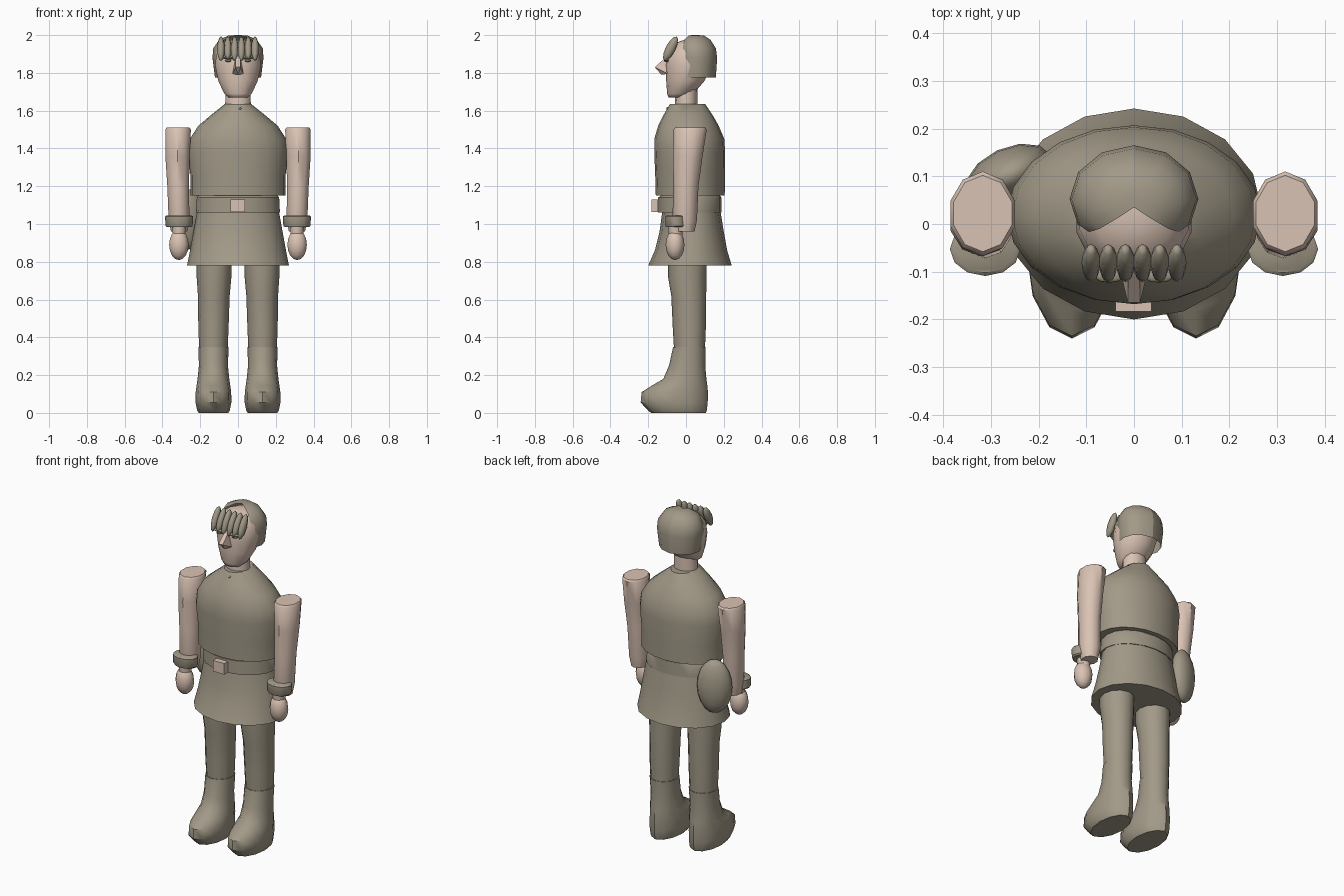
import bpy, bmesh, math
from mathutils import Vector, Matrix


def material(name, rgb):
    m = bpy.data.materials.new(name)
    m.diffuse_color = (*rgb, 1)
    return m


CLOTH = material("olive_cloth", (0.36, 0.32, 0.245))
SKIN = material("skin", (0.70, 0.545, 0.455))
DARK = material("eye_green", (0.22, 0.24, 0.15))


def finish(bm, name, mat, angle=40):
    bmesh.ops.recalc_face_normals(bm, faces=bm.faces[:])
    me = bpy.data.meshes.new(name)
    bm.to_mesh(me)
    bm.free()
    me.materials.append(mat)
    ob = bpy.data.objects.new(name, me)
    bpy.context.collection.objects.link(ob)
    bpy.ops.object.select_all(action='DESELECT')
    ob.select_set(True)
    bpy.context.view_layer.objects.active = ob
    bpy.ops.object.shade_smooth_by_angle(angle=math.radians(angle))
    return ob


def loft_mesh(rings, n, caps=True):
    """rings: (z, centre x, half width, front y, back y)"""
    bm = bmesh.new()
    loops = []
    for z, cx, rx, y0, y1 in rings:
        cy, ry = (y0 + y1) / 2, (y1 - y0) / 2
        loops.append([bm.verts.new((cx + rx * math.sin(2 * math.pi * i / n),
                                    cy + ry * math.cos(2 * math.pi * i / n), z))
                      for i in range(n)])
    for a, b in zip(loops, loops[1:]):
        for i in range(n):
            j = (i + 1) % n
            bm.faces.new((a[i], a[j], b[j], b[i]))
    if caps:
        bm.faces.new(loops[0])
        bm.faces.new(loops[-1])
    return bm


def loft(name, rings, n, mat, angle=40):
    return finish(loft_mesh(rings, n), name, mat, angle)


def ellipsoid(name, loc, radii, mat, rot=Matrix(), u=10, v=8):
    bm = bmesh.new()
    bmesh.ops.create_uvsphere(bm, u_segments=u, v_segments=v, radius=1)
    bm.transform(Matrix.Translation(loc) @ rot @ Matrix.Diagonal((*radii, 1)))
    return finish(bm, name, mat, 80)


# Tunic top, belt and skirt
loft("tunic", [(1.15, 0, 0.215, -0.13, 0.175), (1.15, 0, 0.252, -0.16, 0.205),
               (1.26, 0, 0.252, -0.163, 0.206), (1.38, 0, 0.266, -0.168, 0.207),
               (1.45, 0, 0.255, -0.168, 0.203), (1.52, 0, 0.21, -0.147, 0.173),
               (1.575, 0, 0.145, -0.12, 0.142), (1.635, 0, 0.07, -0.085, 0.102)],
     20, CLOTH)
loft("belt", [(1.06, 0, 0.215, -0.14, 0.183), (1.06, 0, 0.222, -0.147, 0.188),
              (1.14, 0, 0.218, -0.147, 0.188), (1.16, 0, 0.2, -0.12, 0.17)], 20, CLOTH)
loft("skirt", [(0.78, 0, 0.27, -0.2, 0.242), (0.86, 0, 0.254, -0.165, 0.218),
               (0.96, 0, 0.236, -0.14, 0.2), (1.07, 0, 0.216, -0.125, 0.182)],
     16, CLOTH)

# Belt buckle plate
bm = bmesh.new()
bmesh.ops.create_cube(bm, size=1)
bm.transform(Matrix.Translation((-0.001, -0.166, 1.097)) @ Matrix.Diagonal((0.075, 0.034, 0.066, 1)))
finish(bm, "buckle", SKIN)

for s, side in ((-1, "left"), (1, "right")):
    # Legs and boots
    loft(side + "_leg", [(0.28, s * 0.13, 0.073, -0.06, 0.098),
                         (0.45, s * 0.13, 0.08, -0.07, 0.105),
                         (0.62, s * 0.128, 0.084, -0.078, 0.107),
                         (0.72, s * 0.127, 0.092, -0.095, 0.108),
                         (0.85, s * 0.126, 0.094, -0.095, 0.11)], 12, CLOTH)
    loft(side + "_boot", [(0, s * 0.13, 0.078, -0.185, 0.105),
                          (0.012, s * 0.13, 0.086, -0.2, 0.11),
                          (0.055, s * 0.13, 0.095, -0.24, 0.115),
                          (0.11, s * 0.13, 0.094, -0.235, 0.116),
                          (0.145, s * 0.13, 0.089, -0.18, 0.113),
                          (0.18, s * 0.13, 0.084, -0.12, 0.108),
                          (0.25, s * 0.13, 0.077, -0.09, 0.102),
                          (0.35, s * 0.13, 0.08, -0.068, 0.104)], 12, CLOTH)
    # Arms, cuffs and hands
    loft(side + "_arm", [(0.96, s * 0.312, 0.045, -0.055, 0.045),
                         (1.02, s * 0.312, 0.058, -0.072, 0.058),
                         (1.2, s * 0.317, 0.06, -0.067, 0.066),
                         (1.36, s * 0.32, 0.068, -0.068, 0.088),
                         (1.5, s * 0.317, 0.071, -0.067, 0.11),
                         (1.51, s * 0.317, 0.064, -0.058, 0.102)], 10, SKIN)
    loft(side + "_cuff", [(0.983, s * 0.312, 0.064, -0.105, -0.002),
                          (0.99, s * 0.312, 0.072, -0.109, 0.004),
                          (1.04, s * 0.312, 0.074, -0.109, 0.004),
                          (1.046, s * 0.312, 0.066, -0.102, -0.002)], 12, CLOTH)
    loft(side + "_wrist", [(0.93, s * 0.312, 0.034, -0.09, -0.02),
                           (1.0, s * 0.312, 0.04, -0.095, -0.015)], 10, SKIN)
    ellipsoid(side + "_hand", (s * 0.313, -0.058, 0.89), (0.054, 0.05, 0.081), SKIN)
    # Eyes and lids
    ellipsoid(side + "_eye", (s * 0.052, -0.104, 1.866), (0.017, 0.014, 0.009), DARK)
    ellipsoid(side + "_brow", (s * 0.052, -0.107, 1.879), (0.033, 0.016, 0.007), CLOTH)

# Round pouch at the hip
ellipsoid("pouch", (-0.262, 0.102, 1.025), (0.098, 0.058, 0.16), CLOTH,
          Matrix.Rotation(math.radians(25), 4, 'Z'), 12, 10)

# Neck and head
loft("neck", [(1.6, 0, 0.07, -0.06, 0.06), (1.72, 0, 0.068, -0.055, 0.06)], 14, SKIN)
loft("head", [(1.67, 0, 0.05, -0.092, -0.01), (1.69, 0, 0.075, -0.1, 0.04),
              (1.76, 0, 0.108, -0.105, 0.1), (1.84, 0, 0.124, -0.11, 0.13),
              (1.91, 0, 0.117, -0.1, 0.13), (1.955, 0, 0.085, -0.065, 0.11),
              (1.975, 0, 0.035, -0.01, 0.07)], 14, SKIN, 70)

# Nose wedge
bm = bmesh.new()
pts = [(-0.012, -0.1, 1.89), (0.012, -0.1, 1.89), (-0.03, -0.095, 1.795),
       (0.03, -0.095, 1.795), (-0.013, -0.165, 1.83), (0.013, -0.165, 1.83), (0, -0.13, 1.79)]
bmesh.ops.convex_hull(bm, input=[bm.verts.new(p) for p in pts])
finish(bm, "nose", SKIN)

# Hair cap with a wedge opening at the front
bm = loft_mesh([(1.775, 0, 0.122, -0.055, 0.158), (1.88, 0, 0.135, -0.06, 0.165),
                (1.93, 0, 0.131, -0.055, 0.158), (1.975, 0, 0.1, -0.04, 0.13),
                (1.998, 0, 0.05, 0.005, 0.095), (2.0, 0, 0.006, 0.035, 0.06)], 12)
bmesh.ops.delete(bm, geom=[f for f in bm.faces if len(f.verts) > 4 and f.calc_center_median().z < 1.8],
                 context='FACES')
for co, no in (((0, 0, 0), (1, 0, 0)), ((0, 0.04, 1.97), (0.68, 1, 0.17))):
    bmesh.ops.bisect_plane(bm, geom=bm.verts[:] + bm.edges[:] + bm.faces[:],
                           plane_co=co, plane_no=no, clear_inner=True)
hair = finish(bm, "hair", CLOTH, 60)
hair.modifiers.new("mirror", 'MIRROR').use_clip = True

# Row of fringe curls leaning back over the brow
for i in range(6):
    ellipsoid("fringe_curl", (-0.09 + 0.036 * i, -0.082, 1.928), (0.02, 0.026, 0.072), CLOTH,
              Matrix.Rotation(math.radians(-27), 4, 'X'), 8, 6)

# Collar stud
ellipsoid("collar_stud", (0.012, -0.098, 1.612), (0.007, 0.007, 0.007), CLOTH, u=6, v=4)
